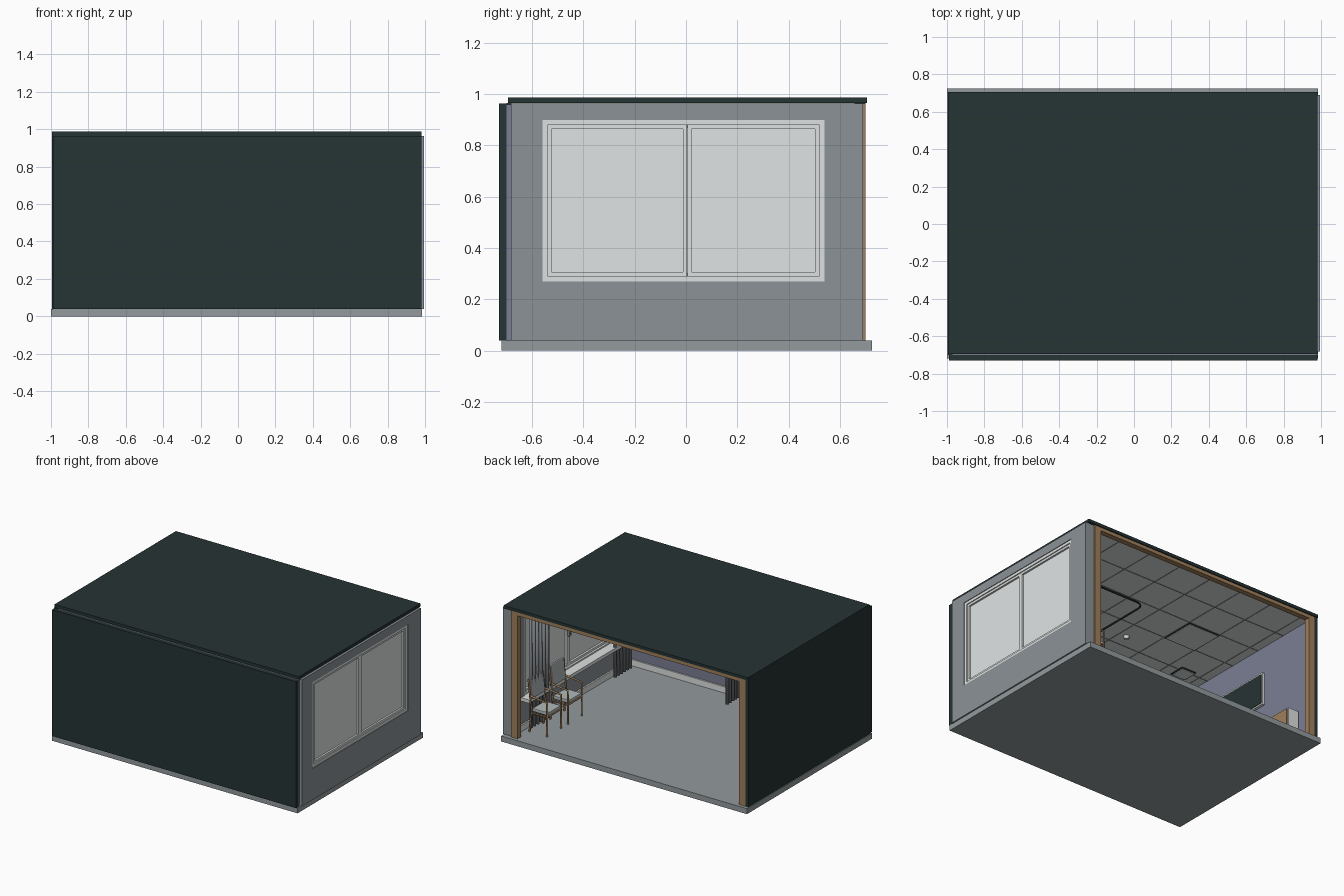
import bpy, bmesh, math
from mathutils import Vector

if "Cube" in bpy.data.objects:
    bpy.data.objects.remove(bpy.data.objects["Cube"])


def mat(name, r, g, b):
    m = bpy.data.materials.new(name)
    lin = lambda c: (c / 255 / 12.92) if c < 10 else ((c / 255 + 0.055) / 1.055) ** 2.4
    m.diffuse_color = (lin(r), lin(g), lin(b), 1)
    m.use_nodes = True
    m.node_tree.nodes["Principled BSDF"].inputs["Base Color"].default_value = m.diffuse_color
    return m


DARK = mat("dark_green_shell", 38, 51, 51)
WALL = mat("wall_grey", 139, 146, 150)
FLOOR = mat("floor_grey", 147, 155, 157)
WHITE = mat("white_trim", 222, 225, 225)
GLASS = mat("pale_glass", 224, 228, 228)
WOOD = mat("wood", 160, 128, 92)
LILAC = mat("lilac_wall", 122, 126, 148)
GRID = mat("ceiling_grid_grey", 140, 140, 140)
CURTAIN = mat("curtain_grey", 125, 130, 134)
CUSHION = mat("cushion_grey", 178, 184, 186)


def boxes(name, material, *ranges):
    """One object made of boxes, each given as x0,x1, y0,y1, z0,z1."""
    bm = bmesh.new()
    for x0, x1, y0, y1, z0, z1 in ranges:
        vs = bmesh.ops.create_cube(bm, size=1)["verts"]
        for v in vs:
            v.co = Vector(((x0 + x1) / 2 + v.co.x * (x1 - x0),
                           (y0 + y1) / 2 + v.co.y * (y1 - y0),
                           (z0 + z1) / 2 + v.co.z * (z1 - z0)))
    return finish(name, material, bm)


def finish(name, material, bm):
    me = bpy.data.meshes.new(name)
    bm.to_mesh(me)
    bm.free()
    me.materials.append(material)
    ob = bpy.data.objects.new(name, me)
    bpy.context.collection.objects.link(ob)
    return ob


def frame_x(x0, x1, y0, y1, z0, z1, w):
    """Four bars around a rectangle lying in a wall across x."""
    return [(x0, x1, y0, y1, z0, z0 + w), (x0, x1, y0, y1, z1 - w, z1),
            (x0, x1, y0, y0 + w, z0 + w, z1 - w), (x0, x1, y1 - w, y1, z0 + w, z1 - w)]


def pipe(name, material, pts, r):
    cu = bpy.data.curves.new(name, 'CURVE')
    cu.dimensions = '3D'
    cu.bevel_depth = r
    cu.bevel_resolution = 1
    cu.use_fill_caps = True
    sp = cu.splines.new('POLY')
    sp.points.add(len(pts) - 1)
    for p, c in zip(sp.points, pts):
        p.co = (*c, 1)
    cu.materials.append(material)
    ob = bpy.data.objects.new(name, cu)
    bpy.context.collection.objects.link(ob)


def disc(name, material, x, y, z, r, h):
    bm = bmesh.new()
    bmesh.ops.create_cone(bm, cap_ends=True, segments=20, radius1=r * 0.8, radius2=r, depth=h)
    bmesh.ops.translate(bm, verts=bm.verts, vec=(x, y, z))
    finish(name, material, bm)


def curtain(name, x, y0, y1, z0, z1, folds):
    """Pleated sheet running along y, wider folds towards the hem."""
    bm = bmesh.new()
    n = folds * 8
    rows = []
    for z, amp in ((z0, 0.017), ((z0 + z1) / 2, 0.014), (z1, 0.009)):
        rows.append([bm.verts.new((x + amp * math.sin(i / 8 * math.tau),
                                   y0 + (y1 - y0) * i / n, z)) for i in range(n + 1)])
    for a, b in zip(rows, rows[1:]):
        for i in range(n):
            bm.faces.new((a[i], a[i + 1], b[i + 1], b[i])).smooth = True
    ob = finish(name, CURTAIN, bm)
    s = ob.modifiers.new("thickness", 'SOLIDIFY')
    s.thickness = 0.004


# Shell
boxes("floor_slab", FLOOR, (-1.0, 0.985, -0.72, 0.725, 0, 0.04))
boxes("roof", DARK, (-0.995, 0.98, -0.695, 0.705, 0.965, 0.987))
boxes("front_wall", DARK, (-0.99, 0.98, -0.73, -0.70, 0.04, 0.963))
boxes("left_wall", DARK, (-0.995, -0.97, -0.70, 0.70, 0.04, 0.965))
boxes("front_lining", LILAC, (-0.97, 0.975, -0.70, -0.683, 0.04, 0.96))
boxes("left_lining", LILAC, (-0.97, -0.958, -0.683, 0.66, 0.04, 0.96))

# Right wall around the window opening
Y0, Y1, Z0, Z1 = -0.56, 0.54, 0.27, 0.90
boxes("right_wall", WALL,
      (0.925, 0.995, -0.683, 0.69, 0.04, Z0), (0.925, 0.995, -0.683, 0.69, Z1, 0.963),
      (0.925, 0.995, -0.683, Y0, Z0, Z1), (0.925, 0.995, Y1, 0.69, Z0, Z1))

# Window: outer frame, two sashes, glass, sills
boxes("window_frame", WHITE, *frame_x(0.93, 0.99, Y0, Y1, Z0, Z1, 0.02))
boxes("window_sashes", WHITE,
      *frame_x(0.945, 0.983, -0.54, 0.004, 0.29, 0.88, 0.016),
      *frame_x(0.945, 0.983, 0.006, 0.52, 0.29, 0.88, 0.016))
boxes("window_glass", GLASS, (0.96, 0.97, -0.53, 0.51, 0.30, 0.87))
boxes("window_handles", GRID, (0.93, 0.945, -0.008, 0.002, 0.51, 0.60),
      (0.93, 0.945, 0.008, 0.018, 0.51, 0.60))
boxes("inner_sill", WHITE, (0.86, 0.93, -0.60, 0.58, 0.255, 0.28))
boxes("skirting", WHITE, (-0.95, 0.925, -0.683, -0.672, 0.04, 0.085),
      (0.914, 0.925, -0.672, 0.66, 0.04, 0.085),
      (-0.958, -0.947, -0.672, 0.66, 0.04, 0.085))

# Wooden trim round the open back
boxes("opening_trim", WOOD, (0.87, 0.925, 0.66, 0.70, 0.04, 0.963),
      (-0.97, -0.92, 0.66, 0.70, 0.04, 0.963), (-0.92, 0.87, 0.66, 0.70, 0.938, 0.963))

# Ceiling with tile grid, light panel, vent, detector
boxes("ceiling", WHITE, (-0.958, 0.925, -0.683, 0.66, 0.952, 0.965))
T = 0.26
lines = [(-0.63 + T * i - 0.003, -0.63 + T * i + 0.003, -0.683, 0.66, 0.950, 0.953)
         for i in range(-1, 6)]
lines += [(-0.958, 0.925, -0.13 + T * j - 0.003, -0.13 + T * j + 0.003, 0.950, 0.953)
          for j in range(-2, 4)]
boxes("ceiling_grid", GRID, *lines)


def ceiling_plate(name, cx, cy, h):
    boxes(name + "_rim", DARK, (cx - h, cx + h, cy - h, cy + h, 0.946, 0.952))
    h -= 0.008
    boxes(name + "_panel", WHITE, (cx - h, cx + h, cy - h, cy + h, 0.943, 0.948))


ceiling_plate("ceiling_light", -0.50, 0.0, 0.13)
ceiling_plate("ceiling_vent", -0.77, -0.41, 0.06)
disc("smoke_detector", WHITE, -0.17, -0.28, 0.942, 0.02, 0.02)

# Curtain rail with rounded corner, and curtains
arc = [(0.09 - 0.06 * math.sin(t * math.pi / 10), 0.08 + 0.06 * math.cos(t * math.pi / 10), 0.93)
       for t in range(6)]
pipe("curtain_rail", DARK, [(0.92, 0.14, 0.93)] + arc + [(0.03, -0.68, 0.93)], 0.006)
pipe("window_curtain_rail", DARK, [(0.88, -0.64, 0.925), (0.88, 0.60, 0.925)], 0.006)
curtain("rail_curtain", 0.03, -0.66, -0.50, 0.06, 0.93, 5)
curtain("window_curtain_front", 0.88, -0.63, -0.42, 0.06, 0.925, 6)
curtain("window_curtain_back", 0.88, 0.32, 0.55, 0.06, 0.925, 6)


# Chairs facing left
def chair(n, cy):
    w, xf, xb = 0.08, 0.73, 0.86
    for s in (-1, 1):
        y = cy + s * w
        pipe(f"chair_{n}_side", WOOD, [(xf, y, 0.04), (xf, y, 0.285), (xb, y, 0.30)], 0.007)
        pipe(f"chair_{n}_back_leg", WOOD, [(xb + 0.012, y, 0.04), (xb - 0.005, y, 0.20),
                                           (xb + 0.02, y, 0.42)], 0.007)
        pipe(f"chair_{n}_seat_rail", WOOD, [(xf, y, 0.18), (xb, y, 0.18)], 0.006)
    pipe(f"chair_{n}_front_rail", WOOD, [(xf, cy - w, 0.18), (xf, cy + w, 0.18)], 0.006)
    seat = boxes(f"chair_{n}_seat", CUSHION,
                 (xf - 0.005, xb - 0.005, cy - w + 0.008, cy + w - 0.008, 0.187, 0.212))
    back = boxes(f"chair_{n}_back", CUSHION,
                 (-0.009, 0.009, cy - w + 0.005, cy + w - 0.005, -0.075, 0.075))
    back.location = (xb + 0.009, 0, 0.355)
    back.rotation_euler.y = 0.11
    for ob in (seat, back):
        b = ob.modifiers.new("soft_edge", 'BEVEL')
        b.width = 0.005
        b.segments = 2


chair(1, 0.48)
chair(2, 0.24)

# Screen on the left wall
boxes("screen_body", WHITE, (-0.958, -0.938, -0.22, 0.20, 0.51, 0.75))
boxes("screen_face", DARK, (-0.94, -0.935, -0.21, 0.19, 0.52, 0.74))

# Bedside cabinet
boxes("cabinet_body", WHITE, (-0.947, -0.86, 0.40, 0.56, 0.04, 0.295))
boxes("cabinet_drawers", WOOD, (-0.86, -0.85, 0.407, 0.553, 0.05, 0.165),
      (-0.86, -0.85, 0.407, 0.553, 0.172, 0.287))
